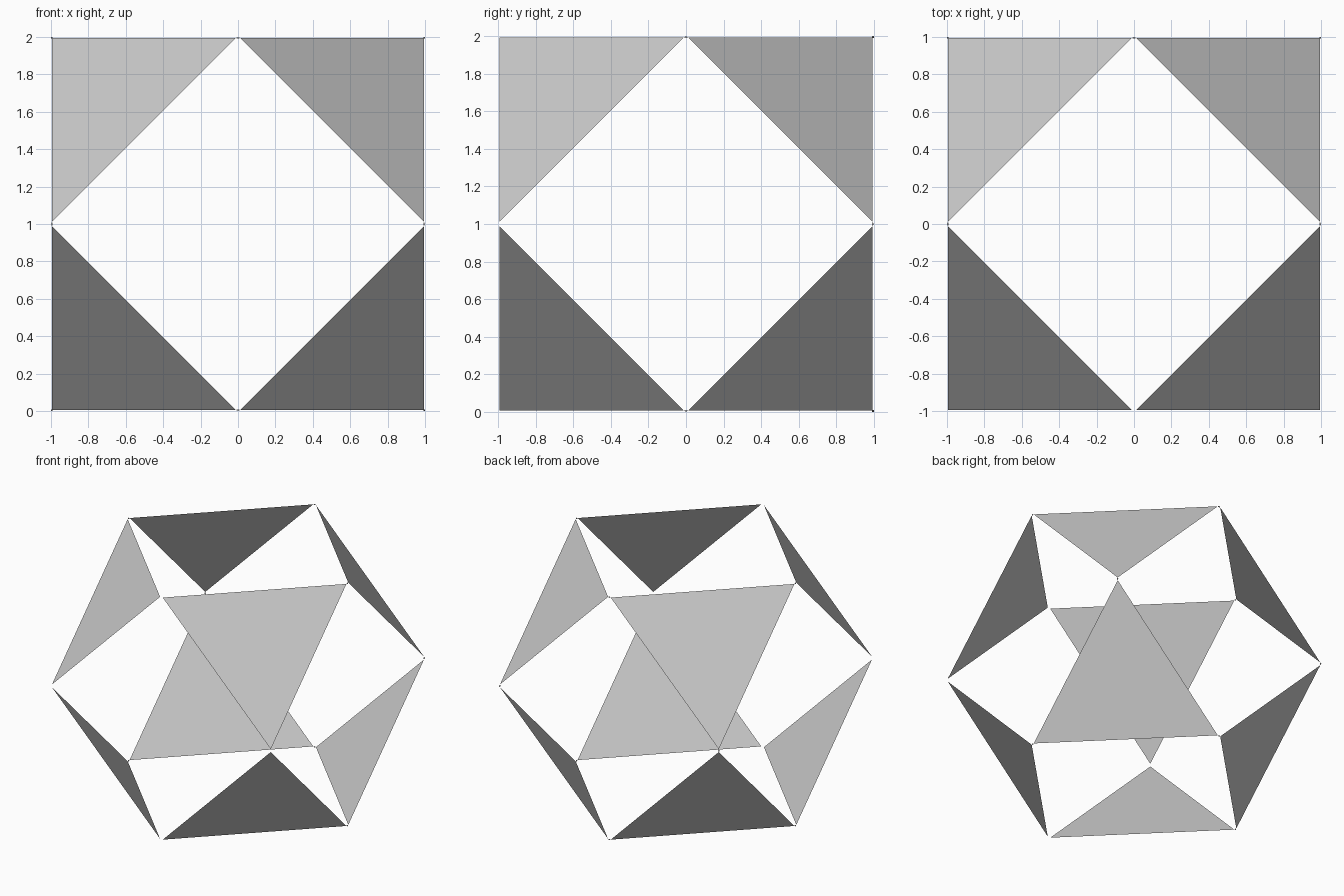
import bpy
import bmesh
from itertools import product
from mathutils import Vector

cube = bpy.data.objects.get("Cube")
if cube:
    bpy.data.objects.remove(cube, do_unlink=True)

GREY = (0.6, 0.6, 0.6, 1.0)
SHRINK = 0.982
CENTRE = Vector((0, 0, 1))

grey = bpy.data.materials.new("plain grey")
grey.use_nodes = True
grey.diffuse_color = GREY
grey.node_tree.nodes["Principled BSDF"].inputs["Base Color"].default_value = GREY


def add_part(name, bm):
    mesh = bpy.data.meshes.new(name)
    bm.to_mesh(mesh)
    bm.free()
    mesh.materials.append(grey)
    part = bpy.data.objects.new(name, mesh)
    part.location = CENTRE
    bpy.context.collection.objects.link(part)


# One flat triangle per octant, pulled in slightly from its neighbours
tips = {}
for sx, sy, sz in product((-1, 1), repeat=3):
    corners = [Vector((0, sy, sz)), Vector((sx, 0, sz)), Vector((sx, sy, 0))]
    middle = sum(corners, Vector()) / 3
    bm = bmesh.new()
    verts = []
    for corner in corners:
        tip = middle.lerp(corner, SHRINK)
        verts.append(bm.verts.new(tip))
        tips.setdefault(tuple(corner), []).append(tip)
    face = bm.faces.new(verts)
    face.normal_update()
    if face.normal.dot(middle) < 0:
        face.normal_flip()
    name = "_".join(("triangle", "left" if sx > 0 else "right",
                     "back" if sy > 0 else "front",
                     "upper" if sz > 0 else "lower"))
    add_part(name, bm)

# Tiny spindle links join neighbouring tips, except along the front
for corner, (a, b) in tips.items():
    if corner[1] < -0.5:
        continue
    bm = bmesh.new()
    out = Vector(corner).normalized()
    side = (b - a).normalized().cross(out)
    mid = Vector(corner) - out * 0.006
    ring = [bm.verts.new(mid + d * 0.006) for d in (out, side, -out, -side)]
    ends = [bm.verts.new(p) for p in (a, b)]
    for i in range(4):
        for end in ends:
            bm.faces.new((ring[i], ring[(i + 1) % 4], end))
    bmesh.ops.recalc_face_normals(bm, faces=bm.faces[:])
    add_part("corner_link", bm)
